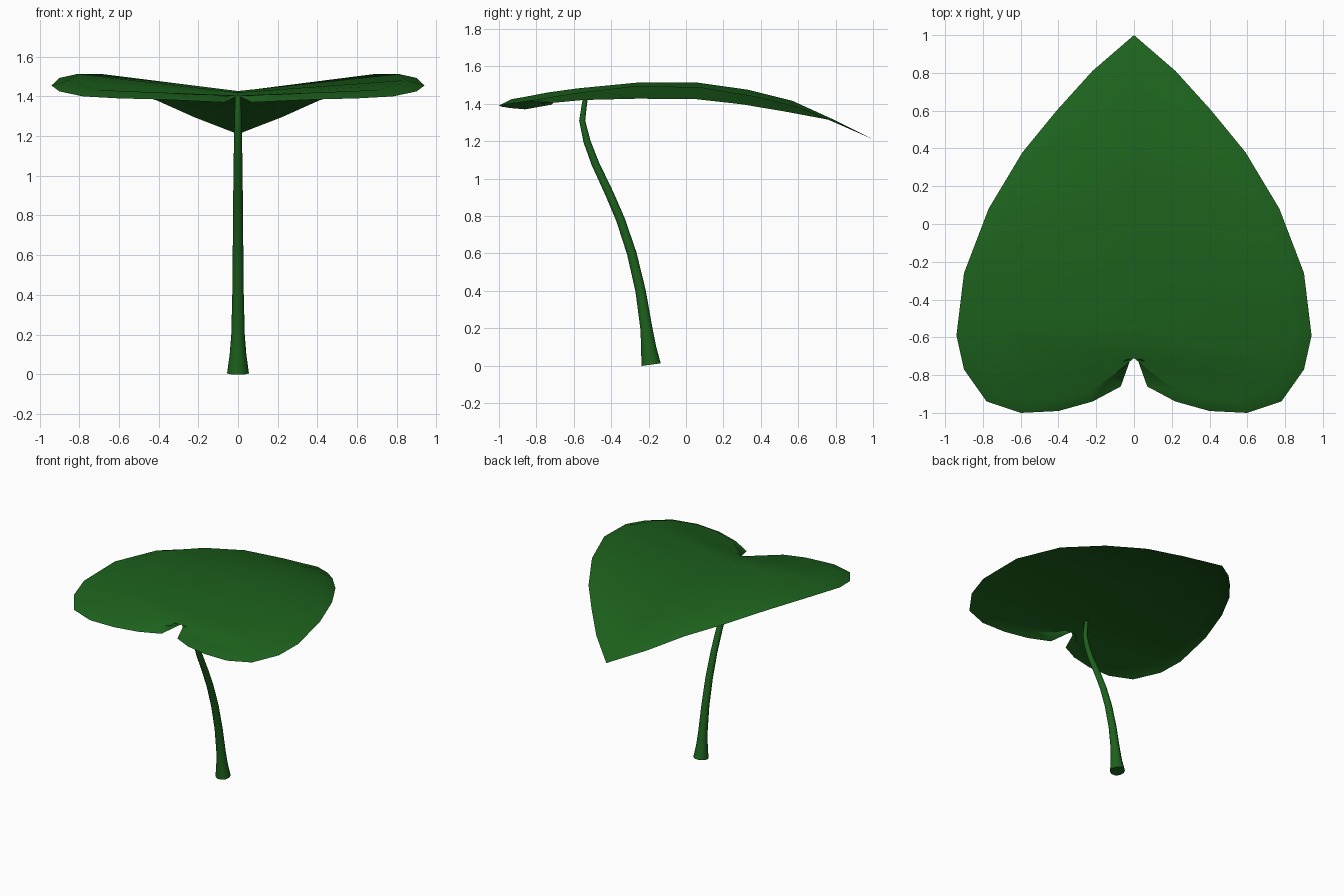
import bpy, bmesh, math
from mathutils import Vector

if "Cube" in bpy.data.objects:
    bpy.data.objects.remove(bpy.data.objects["Cube"])

mat = bpy.data.materials.new("leaf_green")
mat.diffuse_color = (0.012, 0.12, 0.012, 1)
mat.use_nodes = True
mat.node_tree.nodes["Principled BSDF"].inputs["Base Color"].default_value = mat.diffuse_color


def finish(bm, name):
    mesh = bpy.data.meshes.new(name)
    bm.to_mesh(mesh)
    bm.free()
    obj = bpy.data.objects.new(name, mesh)
    bpy.context.collection.objects.link(obj)
    mesh.materials.append(mat)
    for p in mesh.polygons:
        p.use_smooth = True
    return obj


# Leaf: right half as outer edge, bent inner ring and midrib, then mirrored
edge = [(0.22, 0.81, 1.295), (0.41, 0.60, 1.38), (0.59, 0.38, 1.435),
        (0.77, 0.08, 1.485), (0.90, -0.26, 1.493), (0.94, -0.59, 1.455),
        (0.90, -0.77, 1.425), (0.78, -0.94, 1.40), (0.60, -1.0, 1.39),
        (0.40, -0.99, 1.385), (0.22, -0.94, 1.377), (0.07, -0.86, 1.37),
        (0.02, -0.72, 1.395)]
inner = [(0.17, 0.79, 1.315), (0.34, 0.57, 1.415), (0.53, 0.33, 1.475),
         (0.69, 0.06, 1.513), (0.81, -0.26, 1.513), (0.85, -0.58, 1.482),
         (0.81, -0.74, 1.46), (0.71, -0.88, 1.433), (0.54, -0.93, 1.425),
         (0.40, -0.925, 1.42), (0.23, -0.89, 1.41), (0.12, -0.81, 1.40),
         (0.05, -0.72, 1.408)]
rib = [(0.76, 1.315), (0.52, 1.36), (0.30, 1.397), (0.05, 1.425),
       (-0.26, 1.427), (-0.55, 1.42), (-0.71, 1.405)]

bm = bmesh.new()
for side in (1, -1):
    E = [bm.verts.new((side * x, y, z)) for x, y, z in edge]
    I = [bm.verts.new((side * x, y, z)) for x, y, z in inner]
    R = [bm.verts.new((0, y, z)) for y, z in rib]
    tip = bm.verts.new((0, 1, 1.21))
    faces = [(tip, I[0], E[0]), (tip, R[0], I[0]), (R[-1], E[-1], I[-1])]
    for i in range(len(E) - 1):
        faces.append((E[i], I[i], I[i + 1], E[i + 1]))
        if i < len(R) - 1:
            faces.append((I[i], R[i], R[i + 1], I[i + 1]))
        else:
            faces.append((I[i], R[-1], I[i + 1]))
    for f in faces:
        bm.faces.new(f if side == -1 else f[::-1])
bmesh.ops.remove_doubles(bm, verts=bm.verts, dist=0.0005)
bmesh.ops.recalc_face_normals(bm, faces=bm.faces)
if sum(f.normal.z for f in bm.faces) < 0:
    bmesh.ops.reverse_faces(bm, faces=bm.faces)
finish(bm, "leaf_blade")

# Stem: tapered tube swept along a curve in the y-z plane (y, z, radius)
path = [(-0.187, 0.005, 0.055), (-0.20, 0.1, 0.042), (-0.212, 0.2, 0.034),
        (-0.243, 0.4, 0.029), (-0.29, 0.6, 0.027), (-0.35, 0.78, 0.025),
        (-0.41, 0.92, 0.024), (-0.485, 1.08, 0.022), (-0.53, 1.2, 0.020),
        (-0.555, 1.31, 0.017), (-0.54, 1.42, 0.014)]
SIDES = 10
pts = [Vector((0, y, z)) for y, z, r in path]
bm = bmesh.new()
rings = []
for i, (p, (_, _, r)) in enumerate(zip(pts, path)):
    t = (pts[min(i + 1, len(pts) - 1)] - pts[max(i - 1, 0)]).normalized()
    across = t.cross(Vector((1, 0, 0)))
    rings.append([bm.verts.new(p + Vector((r * math.cos(a), 0, 0)) + across * r * math.sin(a))
                  for a in (2 * math.pi * k / SIDES for k in range(SIDES))])
for a, b in zip(rings, rings[1:]):
    for k in range(SIDES):
        n = (k + 1) % SIDES
        bm.faces.new((a[k], a[n], b[n], b[k]))
bm.faces.new(rings[0])
bm.faces.new(rings[-1])
bmesh.ops.recalc_face_normals(bm, faces=bm.faces)
stem = finish(bm, "stem")
for p in stem.data.polygons:
    p.use_smooth = len(p.vertices) == 4
